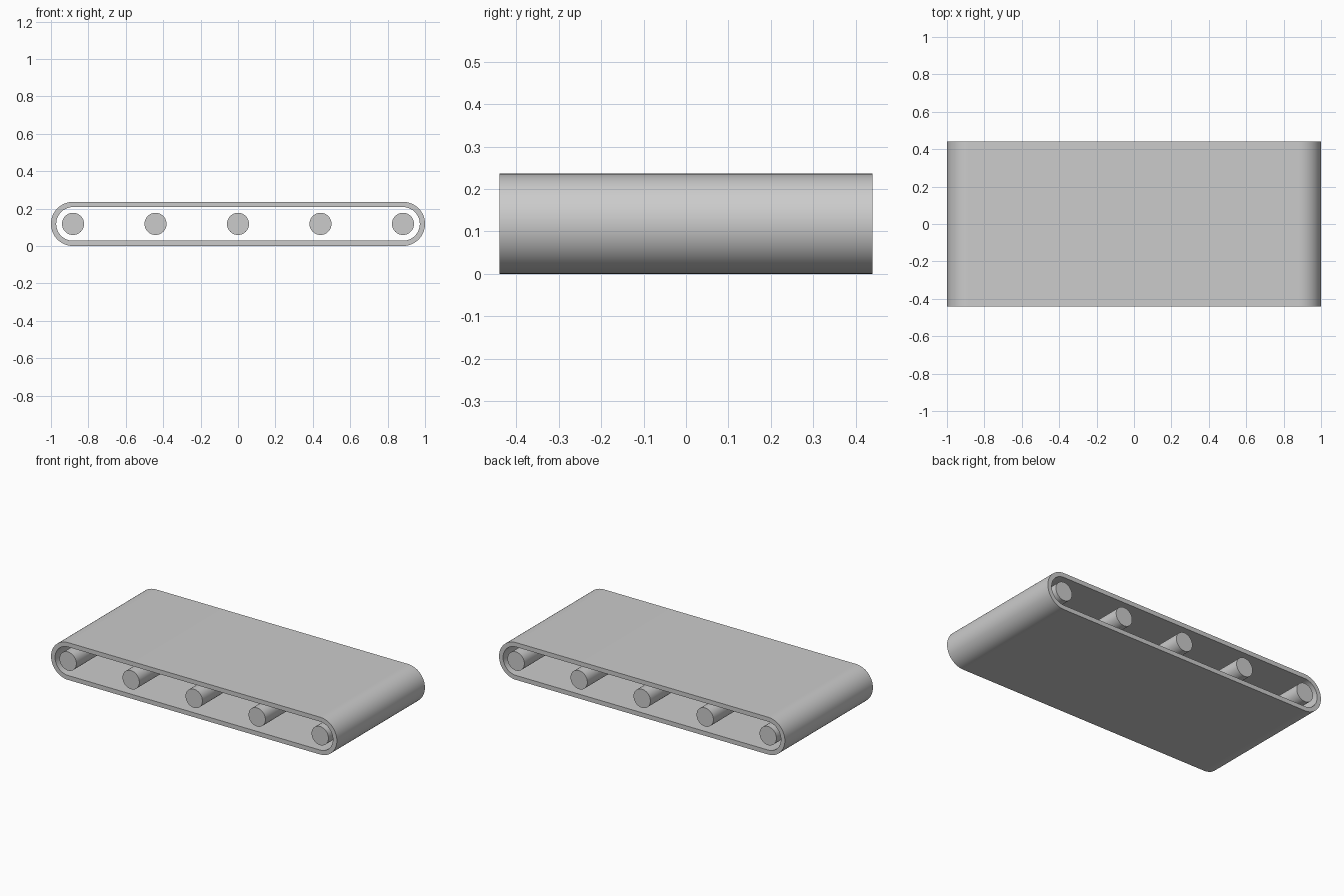
import bpy, bmesh
from math import pi, sin, cos

if "Cube" in bpy.data.objects:
    bpy.data.objects.remove(bpy.data.objects["Cube"])

HALF_W = 0.44      # half width of belt and rollers along y
R_OUT = 0.118      # outer radius of the belt ends
THICK = 0.028      # belt thickness
END_X = 1.0 - R_OUT
ARC = 32           # segments per half-turn
ROLLER_R = 0.059


def smooth(obj):
    bpy.ops.object.select_all(action='DESELECT')
    obj.select_set(True)
    bpy.context.view_layer.objects.active = obj
    bpy.ops.object.shade_smooth_by_angle(angle=0.6)


def stadium(radius):
    """Closed slot-shaped profile in the xz plane."""
    pts = []
    for cx, start in ((END_X, -pi / 2), (-END_X, pi / 2)):
        for i in range(ARC + 1):
            a = start + pi * i / ARC
            pts.append((cx + radius * cos(a), R_OUT + radius * sin(a)))
    return pts


# Belt: hollow slot-shaped loop across the full width
bm = bmesh.new()
loops = [[bm.verts.new((x, y, z)) for x, z in stadium(r)]
         for r, y in ((R_OUT, -HALF_W), (R_OUT, HALF_W),
                      (R_OUT - THICK, HALF_W), (R_OUT - THICK, -HALF_W))]
n = len(loops[0])
for k in range(4):
    a, b = loops[k], loops[(k + 1) % 4]
    for i in range(n):
        j = (i + 1) % n
        bm.faces.new((a[i], a[j], b[j], b[i]))
bmesh.ops.recalc_face_normals(bm, faces=bm.faces)
mesh = bpy.data.meshes.new("conveyor_belt")
bm.to_mesh(mesh)
bm.free()
belt = bpy.data.objects.new("conveyor_belt", mesh)
bpy.context.collection.objects.link(belt)
smooth(belt)

# Rollers: five solid cylinders inside the belt
for i in range(5):
    bpy.ops.mesh.primitive_cylinder_add(
        vertices=48, radius=ROLLER_R, depth=2 * HALF_W,
        location=((i - 2) * END_X / 2, 0, R_OUT), rotation=(pi / 2, 0, 0))
    roller = bpy.context.object
    roller.name = f"roller_{i + 1}"
    smooth(roller)
